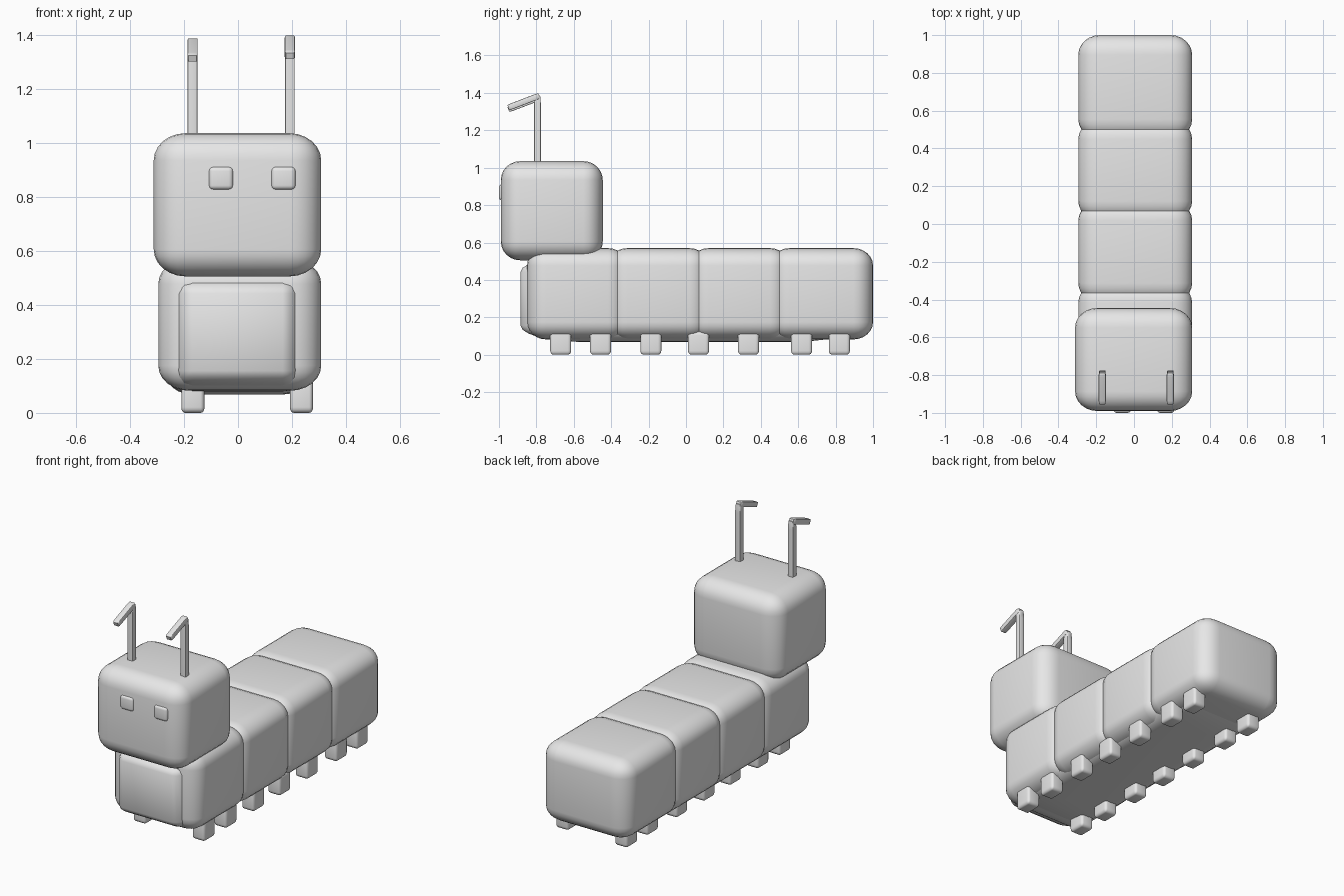
import bpy
import bmesh
import math
from mathutils import Matrix, Vector

if "Cube" in bpy.data.objects:
    bpy.data.objects.remove(bpy.data.objects["Cube"], do_unlink=True)

grey = bpy.data.materials.new("light grey")
grey.use_nodes = True
grey.diffuse_color = (0.8, 0.8, 0.8, 1)
grey.node_tree.nodes["Principled BSDF"].inputs["Base Color"].default_value = (0.8, 0.8, 0.8, 1)


def rounded_box(name, low, high, round_ratio=0.19, segments=6, tilt=0):
    """Box between two corners; the rounding stretches with the box."""
    low, high = Vector(low), Vector(high)
    bm = bmesh.new()
    bmesh.ops.create_cube(bm, size=1)
    bmesh.ops.bevel(bm, geom=bm.edges[:], offset=round_ratio, segments=segments,
                    profile=0.5, affect='EDGES')
    bmesh.ops.transform(bm, matrix=Matrix.Diagonal(high - low).to_4x4(), verts=bm.verts)
    bmesh.ops.rotate(bm, matrix=Matrix.Rotation(tilt, 3, 'X'), verts=bm.verts)
    mesh = bpy.data.meshes.new(name)
    bm.to_mesh(mesh)
    bm.free()
    mesh.materials.append(grey)
    obj = bpy.data.objects.new(name, mesh)
    obj.location = (low + high) / 2
    bpy.context.collection.objects.link(obj)
    bpy.ops.object.select_all(action='DESELECT')
    obj.select_set(True)
    bpy.context.view_layer.objects.active = obj
    bpy.ops.object.shade_smooth_by_angle(angle=math.radians(35))
    return obj


# Body: four overlapping segments and a long belly
for i, (front, back) in enumerate([(-0.85, -0.315), (-0.415, 0.12), (0.02, 0.55), (0.45, 1.0)]):
    rounded_box(f"body_segment_{i + 1}", (-0.295, front, 0.082), (0.308, back, 0.57))
rounded_box("belly", (-0.272, -0.885, 0.068), (0.268, 0.9, 0.53))

# Head
rounded_box("head", (-0.312, -0.99, 0.505), (0.308, -0.445, 1.035))

# Eyes and antennae
for side, eye_x, stalk_x, lift in [("right", -0.063, -0.168, 0), ("left", 0.168, 0.192, 0.01)]:
    rounded_box(f"{side}_eye", (eye_x - 0.045, -1.0, 0.826), (eye_x + 0.045, -0.92, 0.911),
                segments=4)
    rounded_box(f"{side}_antenna_stalk", (stalk_x - 0.018, -0.812, 0.95),
                (stalk_x + 0.018, -0.776, 1.375 + lift), 0.12, 2)
    rounded_box(f"{side}_antenna_tip", (stalk_x - 0.019, -0.956, 1.327 + lift),
                (stalk_x + 0.019, -0.779, 1.359 + lift), 0.12, 2, math.radians(21))

# Feet: seven on each side
for side, x in (("right", -0.167), ("left", 0.235)):
    for i, y in enumerate((-0.67, -0.457, -0.188, 0.067, 0.334, 0.618, 0.82)):
        rounded_box(f"{side}_foot_{i + 1}", (x - 0.043, y - 0.056, 0),
                    (x + 0.043, y + 0.056, 0.125), 0.17, 4)
